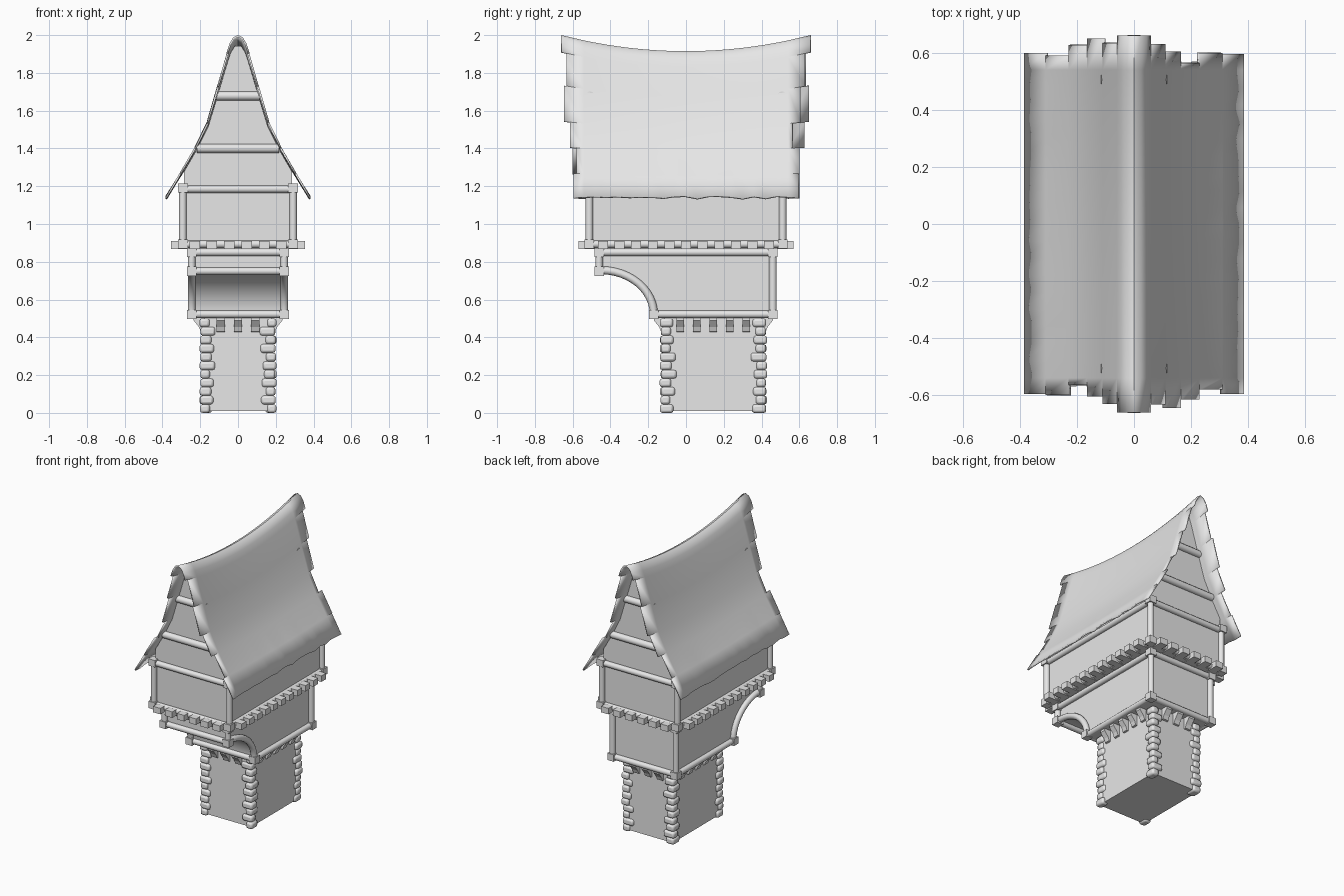
import bpy, bmesh, math, random
from mathutils import Vector, Matrix

random.seed(4)
cube = bpy.data.objects.get("Cube")
if cube:
    bpy.data.objects.remove(cube)

grey = bpy.data.materials.new("plain_grey")
grey.use_nodes = True
grey.diffuse_color = (0.8, 0.8, 0.8, 1)
grey.node_tree.nodes["Principled BSDF"].inputs["Base Color"].default_value = grey.diffuse_color


def finish(bm, name, smooth=True, recalc=True):
    if recalc:
        bmesh.ops.recalc_face_normals(bm, faces=bm.faces)
    mesh = bpy.data.meshes.new(name)
    bm.to_mesh(mesh)
    bm.free()
    obj = bpy.data.objects.new(name, mesh)
    bpy.context.collection.objects.link(obj)
    mesh.materials.append(grey)
    if smooth:
        bpy.ops.object.select_all(action="DESELECT")
        obj.select_set(True)
        bpy.context.view_layer.objects.active = obj
        bpy.ops.object.shade_smooth_by_angle(angle=math.radians(40))
    return obj


def add_box(bm, centre, size):
    matrix = Matrix.Translation(centre) @ Matrix.Diagonal((*size, 1))
    bmesh.ops.create_cube(bm, size=1, matrix=matrix)


def add_beam(bm, start, end, radius=0.02):
    start, end = Vector(start), Vector(end)
    axis = end - start
    turn = axis.to_track_quat("Z", "Y").to_matrix().to_4x4()
    bmesh.ops.create_cone(bm, cap_ends=True, segments=12, radius1=radius, radius2=radius,
                          depth=axis.length, matrix=Matrix.Translation((start + end) / 2) @ turn)


def add_prism(bm, outline, low, high, place):
    """Extrude a 2D outline between low and high; place maps (u, v, w) to a position."""
    ends = [[bm.verts.new(place(u, v, w)) for u, v in outline] for w in (low, high)]
    for ring in ends:
        bm.faces.new(ring)
    for i in range(len(outline)):
        j = (i + 1) % len(outline)
        bm.faces.new((ends[0][i], ends[0][j], ends[1][j], ends[1][i]))


def add_loop(bm, half_x, front, back, z):
    """Rectangle of horizontal beams."""
    for y in (front, back):
        add_beam(bm, (-half_x, y, z), (half_x, y, z))
    for x in (-half_x, half_x):
        add_beam(bm, (x, front, z), (x, back, z))


# Stone tower core
bm = bmesh.new()
add_box(bm, (0, 0.145, 0.255), (0.37, 0.53, 0.49))
finish(bm, "tower_wall", False)

# Rounded corner stones, alternating long side
bm = bmesh.new()
courses = 11
step = 0.5 / courses
for sx in (-1, 1):
    for sy in (-1, 1):
        for i in range(courses):
            long_x, long_y = (0.075, 0.055) if i % 2 else (0.055, 0.075)
            long_x += random.uniform(-0.008, 0.008)
            long_y += random.uniform(-0.008, 0.008)
            out = random.uniform(0.012, 0.02)
            add_box(bm, (sx * (0.185 + out - long_x / 2), 0.145 + sy * (0.265 + out - long_y / 2),
                         (i + 0.5) * step), (long_x, long_y, step))
stones = finish(bm, "corner_stones")
bevel = stones.modifiers.new("rounding", "BEVEL")
bevel.width = 0.013
bevel.segments = 2

# Corbels under the lower storey
bm = bmesh.new()
bracket = [(-0.01, 0.425), (0.012, 0.43), (0.022, 0.455), (0.05, 0.49), (0.05, 0.51), (-0.01, 0.51)]
for side in (-1, 1):
    for k in range(-1, 2):
        add_prism(bm, bracket, k * 0.092 - 0.022, k * 0.092 + 0.022,
                  lambda u, v, w: (w, 0.145 + side * (0.265 + u), v))
    for k in range(-2, 3):
        add_prism(bm, bracket, 0.145 + k * 0.0875 - 0.02, 0.145 + k * 0.0875 + 0.02,
                  lambda u, v, w: (side * (0.185 + u), w, v))
finish(bm, "corbels", False)

# Lower storey with a concave curved front
curve = []
for i in range(13):
    a = math.pi / 2 * i / 12
    curve.append((-0.45 + 0.28 * math.sin(a), 0.52 + 0.235 * math.cos(a)))
outline = [(0.455, 0.505), (0.455, 0.87), (-0.455, 0.87), (-0.455, 0.755)] + curve + [(-0.17, 0.505)]
bm = bmesh.new()
add_prism(bm, outline, -0.237, 0.237, lambda u, v, w: (w, u, v))
finish(bm, "lower_storey")

# Lower storey timber frame
bm = bmesh.new()
add_loop(bm, 0.245, -0.17, 0.46, 0.522)
add_loop(bm, 0.245, -0.46, 0.46, 0.85)
add_beam(bm, (-0.245, -0.46, 0.75), (0.245, -0.46, 0.75))
for x in (-0.245, 0.245):
    add_beam(bm, (x, 0.46, 0.52), (x, 0.46, 0.85))
    add_beam(bm, (x, -0.46, 0.75), (x, -0.46, 0.85))
    for y, z in ((-0.17, 0.522), (0.46, 0.522), (-0.46, 0.75), (-0.46, 0.848), (0.46, 0.848)):
        add_box(bm, (x, y, z), (0.05, 0.05, 0.048))
finish(bm, "lower_frame")

# Curved braces, swept along the concave front
for name, x in (("right_brace", -0.245), ("left_brace", 0.245)):
    bm = bmesh.new()
    rings = []
    for i, (y, z) in enumerate(curve):
        a = math.pi / 2 * i / 12
        rings.append([bm.verts.new((x + 0.021 * math.cos(t), y + 0.021 * math.sin(t) * math.sin(a),
                                    z + 0.021 * math.sin(t) * math.cos(a)))
                      for t in (math.tau * k / 12 for k in range(12))])
    for r, s in zip(rings, rings[1:]):
        for k in range(12):
            bm.faces.new((r[k], r[k - 1], s[k - 1], s[k]))
    bm.faces.new(rings[0])
    bm.faces.new(rings[-1])
    finish(bm, name)

# Joist ends around the upper floor
bm = bmesh.new()
for side in (-1, 1):
    for k in range(6):
        add_box(bm, ((k - 2.5) * 0.092, side * 0.52, 0.888), (0.056, 0.1, 0.042))
    for k in range(-5, 6):
        add_box(bm, (side * 0.305, k * 0.088, 0.888), (0.1, 0.052, 0.042))
finish(bm, "joist_ends", False)

# Upper storey
bm = bmesh.new()
add_box(bm, (0, 0, 1.04), (0.574, 1.01, 0.34))
finish(bm, "upper_storey", False)

bm = bmesh.new()
for z in (0.893, 1.185):
    add_loop(bm, 0.292, -0.512, 0.512, z)
for x in (-0.292, 0.292):
    for y in (-0.512, 0.512):
        add_beam(bm, (x, y, 0.89), (x, y, 1.19))
        for z in (0.893, 1.19):
            add_box(bm, (x, y, z), (0.052, 0.052, 0.048))
finish(bm, "upper_frame")

# Roof section from ridge to eave, and the sagging ridge line
half = [(0, 2.0), (0.025, 1.988), (0.045, 1.955), (0.06, 1.91), (0.11, 1.735),
        (0.165, 1.545), (0.23, 1.41), (0.31, 1.27), (0.385, 1.14)]


def sag(y, z):
    return z - 0.085 * max(0, 1 - (y / 0.66) ** 2) * (z - 1.14) / 0.86


# Gable walls and their cross beams
slope = [(x - 0.008, sag(0.51, z) - 0.012) for x, z in half[1:] if x < 0.25]
right_edge = slope + [(0.287, 1.275), (0.287, 1.18)]
gable = right_edge + [(-x, z) for x, z in reversed(right_edge)]
for name, side in (("front_gable", -1), ("back_gable", 1)):
    bm = bmesh.new()
    add_prism(bm, gable, side * 0.485, side * 0.505, lambda u, v, w: (u, w, v))
    finish(bm, name, False)
    bm = bmesh.new()
    for reach, z in ((0.218, 1.4), (0.115, 1.678)):
        add_beam(bm, (-reach, side * 0.508, z), (reach, side * 0.508, z), 0.024)
    finish(bm, name + "_beams")

# Thin roof shell with ragged ends: overhang of each strip from ridge to eave
ridge = [0.66] * 3
overhang = {
    (-1, -1): ridge + [0.63, 0.605, 0.565, 0.6, 0.595],
    (1, -1): ridge + [0.632, 0.645, 0.615, 0.58, 0.595],
    (-1, 1): ridge + [0.635, 0.65, 0.628, 0.59, 0.6],
    (1, 1): ridge + [0.63, 0.605, 0.565, 0.6, 0.595],
}
inner = [-0.54 + 0.06 * i for i in range(19)]
bm = bmesh.new()
for side in (-1, 1):
    ragged = {round(y, 3): random.uniform(-0.006, 0.008) for y in inner}
    for i in range(len(half) - 1):
        rows = []
        ys = [-overhang[side, -1][i]] + inner + [overhang[side, 1][i]]
        for x, z in (half[i], half[i + 1]):
            lift = ragged if x == half[-1][0] else {}
            rows.append([bm.verts.new((side * x, y, sag(y, z) + lift.get(round(y, 3), 0))) for y in ys])
        if side < 0:
            rows.reverse()
        a, b = rows
        for k in range(len(ys) - 1):
            bm.faces.new((a[k], b[k], b[k + 1], a[k + 1]))
bmesh.ops.remove_doubles(bm, verts=bm.verts, dist=0.0005)
roof = finish(bm, "roof", recalc=False)
shell = roof.modifiers.new("thickness", "SOLIDIFY")
shell.thickness = 0.01
shell.offset = -1
